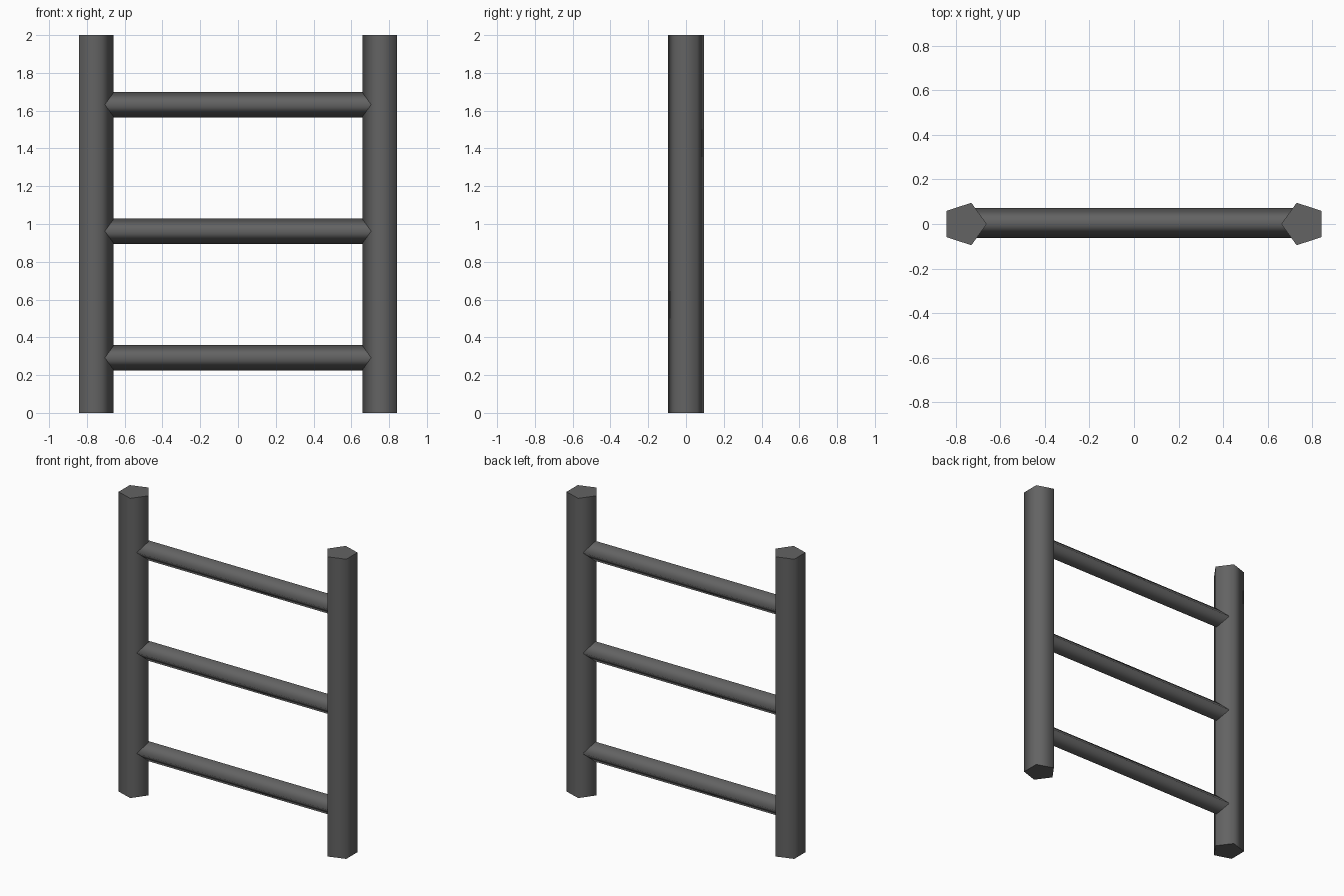
import bpy, bmesh, math
from mathutils import Matrix, Vector

if "Cube" in bpy.data.objects:
    bpy.data.objects.remove(bpy.data.objects["Cube"])

mat = bpy.data.materials.new("dark_grey")
mat.diffuse_color = (0.125, 0.125, 0.125, 1)
mat.use_nodes = True
mat.node_tree.nodes["Principled BSDF"].inputs["Base Color"].default_value = mat.diffuse_color


def bar(name, sides, radius, length, matrix):
    """Capped prism along its local z, smooth sides with sharp flat caps."""
    bm = bmesh.new()
    ring = [bm.verts.new((radius * math.cos(2 * math.pi * i / sides),
                          radius * math.sin(2 * math.pi * i / sides),
                          -length / 2)) for i in range(sides)]
    base = bm.faces.new(ring)
    ext = bmesh.ops.extrude_face_region(bm, geom=[base], use_keep_orig=True)
    top = [g for g in ext["geom"] if isinstance(g, bmesh.types.BMVert)]
    bmesh.ops.translate(bm, verts=top, vec=(0, 0, length))
    for f in bm.faces:
        f.normal_update()
        f.smooth = abs(f.normal.z) < 0.5
    for e in bm.edges:
        if any(not f.smooth for f in e.link_faces):
            e.smooth = False
    bm.transform(matrix)
    bmesh.ops.recalc_face_normals(bm, faces=bm.faces)
    me = bpy.data.meshes.new(name)
    bm.to_mesh(me)
    bm.free()
    me.materials.append(mat)
    ob = bpy.data.objects.new(name, me)
    bpy.context.collection.objects.link(ob)
    return ob


# Five-sided posts, each with one edge pointing inward
for name, x, turn in (("left_post", -0.76, 0), ("right_post", 0.76, math.pi)):
    bar(name, 5, 0.1, 2.0,
        Matrix.Translation((x, 0, 1)) @ Matrix.Rotation(turn, 4, 'Z'))

# Diamond-section rungs running between the post centres
for i in range(3):
    bar(f"rung_{i + 1}", 4, 0.067, 1.52,
        Matrix.Translation((0, 0.005, 0.292 + 0.67 * i))
        @ Matrix.Rotation(math.pi / 2, 4, 'Y'))
